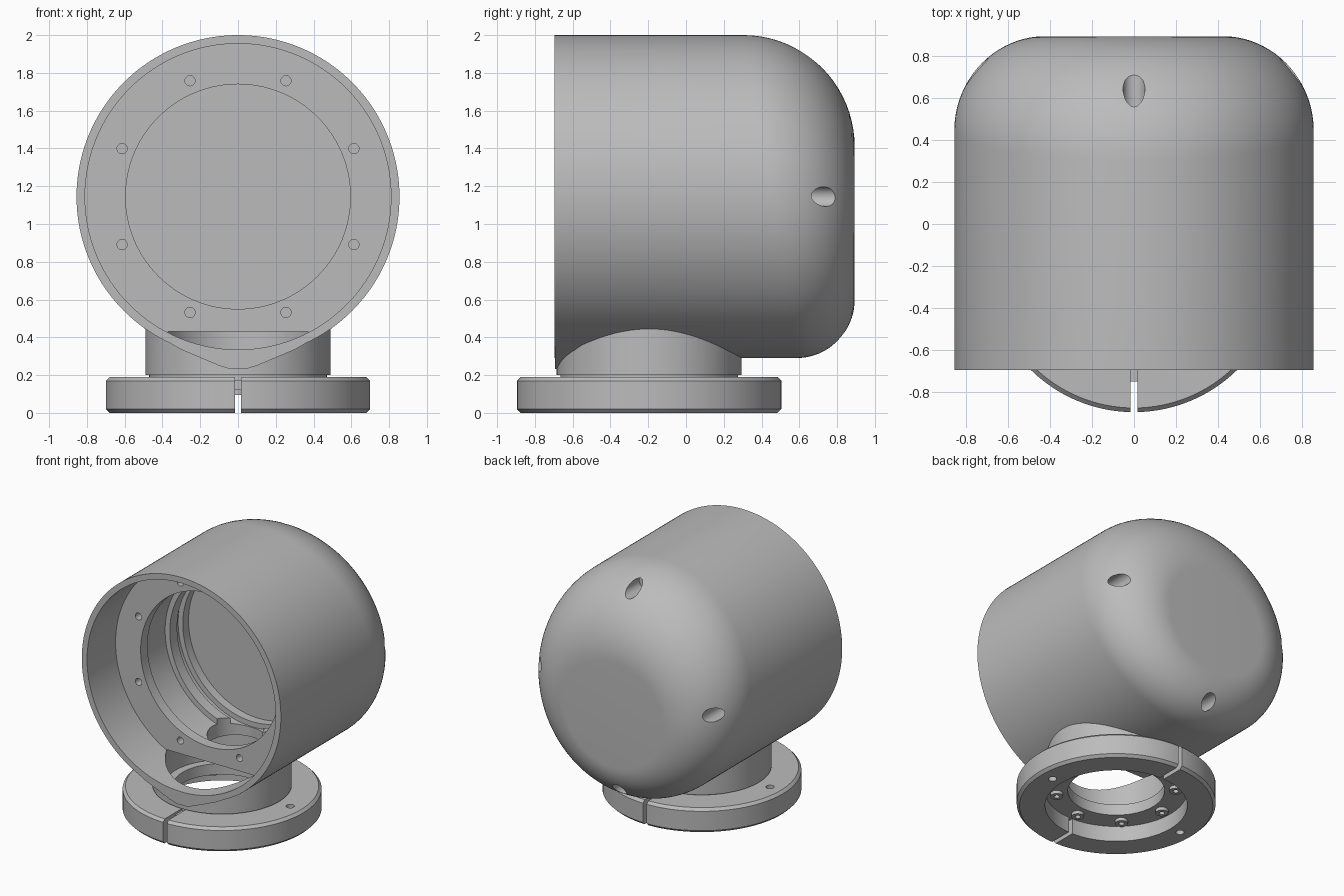
import bpy, bmesh, math
from mathutils import Vector

if "Cube" in bpy.data.objects:
    bpy.data.objects.remove(bpy.data.objects["Cube"])

TAU = 2 * math.pi
BODY_Z = 1.145      # height of the housing axis
NECK_Y = -0.195     # depth of the base axis

grey = bpy.data.materials.new("plain grey")
grey.use_nodes = True
grey.diffuse_color = (0.5, 0.5, 0.5, 1)
grey.node_tree.nodes["Principled BSDF"].inputs["Base Color"].default_value = (0.5, 0.5, 0.5, 1)


def body_point(r, y, t, x0=0, z0=BODY_Z):
    return Vector((x0 + r * math.cos(t), y, z0 + r * math.sin(t)))


def base_point(r, z, t, x0=0, y0=NECK_Y):
    return Vector((x0 + r * math.cos(t), y0 + r * math.sin(t), z))


def loft(bm, rings, closed=False):
    """Skin a list of point rings; cap the ends, or join last to first."""
    loops = [[bm.verts.new(p) for p in ring] for ring in rings]
    n = len(loops[0])
    pairs = list(zip(loops, loops[1:]))
    if closed:
        pairs.append((loops[-1], loops[0]))
    else:
        bm.faces.new(loops[0])
        bm.faces.new(loops[-1])
    for a, b in pairs:
        for i in range(n):
            j = (i + 1) % n
            bm.faces.new((a[i], a[j], b[j], b[i]))


def lathe(bm, profile, point, n=128, closed=False, **at):
    loft(bm, [[point(r, h, TAU * i / n, **at) for i in range(n)] for r, h in profile], closed)


def finish(name, bm):
    bmesh.ops.recalc_face_normals(bm, faces=bm.faces)
    mesh = bpy.data.meshes.new(name)
    bm.to_mesh(mesh)
    bm.free()
    obj = bpy.data.objects.new(name, mesh)
    bpy.context.collection.objects.link(obj)
    mesh.materials.append(grey)
    return obj


def turned(name, profile, point, **kw):
    bm = bmesh.new()
    lathe(bm, profile, point, **kw)
    return finish(name, bm)


def activate(obj):
    bpy.ops.object.select_all(action='DESELECT')
    obj.select_set(True)
    bpy.context.view_layer.objects.active = obj


def combine(obj, tool, operation):
    mod = obj.modifiers.new(operation.lower(), 'BOOLEAN')
    mod.object, mod.operation, mod.solver = tool, operation, 'EXACT'
    activate(obj)
    bpy.ops.object.modifier_apply(modifier=mod.name)
    bpy.data.objects.remove(tool)


def smooth(obj):
    activate(obj)
    bpy.ops.object.shade_smooth_by_angle(angle=math.radians(25))


# Housing: a drum whose rear rounding is wider at the top than the bottom
N, STEPS = 160, 20
R, FRONT, BACK = 0.855, -0.695, 0.893
rings = [[body_point(R, FRONT, TAU * i / N) for i in range(N)]]
for k in range(STEPS + 1):
    phi = math.pi / 2 * k / STEPS
    ring = []
    for i in range(N):
        t = TAU * i / N
        fillet = 0.45 + 0.14 * math.sin(t)
        ring.append(body_point(R - fillet * (1 - math.cos(phi)),
                               BACK - fillet * (1 - math.sin(phi)), t))
    rings.append(ring)
bm = bmesh.new()
loft(bm, rings)
housing = finish("housing", bm)

# Neck and the web that blends it into the front rim
combine(housing, turned("neck", [(0.49, 0.2), (0.49, 0.6)], base_point), 'UNION')
bm = bmesh.new()
for x, z in ((0.5, 0.45), (0.3, 0.335), (0.1, 0.25), (0.04, 0.232)):
    for s in (-1, 1):
        bm.verts.new((s * x, FRONT + 0.001, z))
        bm.verts.new((s * x * 0.95, -0.3, max(z, 0.3)))
bmesh.ops.convex_hull(bm, input=bm.verts)
combine(housing, finish("web", bm), 'UNION')

# Stepped interior
cavity = [(0.81, -0.8), (0.81, -0.345), (0.595, -0.345), (0.595, -0.26), (0.64, -0.26),
          (0.64, 0.02), (0.6, 0.02), (0.6, 0.11), (0.64, 0.11), (0.64, 0.18),
          (0.6, 0.18), (0.6, 0.25)]
combine(housing, turned("cavity", cavity, body_point), 'DIFFERENCE')

# Cable passages down through the neck
combine(housing, turned("neck_bore", [(0.4, 0.1), (0.4, 0.43)], base_point), 'DIFFERENCE')
combine(housing, turned("cavity_bore", [(0.2, 0.3), (0.2, 0.8)], base_point, y0=-0.03), 'DIFFERENCE')

# Screw holes: eight in the inner ledge, four in the rear rounding
bm = bmesh.new()
for k in range(8):
    c = body_point(0.664, 0, TAU * (k + 0.5) / 8)
    lathe(bm, [(0.027, -0.4), (0.027, -0.28)], body_point, n=24, x0=c.x, z0=c.z)
for k in range(4):
    c = body_point(0.745, 0, TAU * k / 4)
    lathe(bm, [(0.052, 0.5), (0.052, 1.0)], body_point, n=32, x0=c.x, z0=c.z)
combine(housing, finish("screw_holes", bm), 'DIFFERENCE')
smooth(housing)

# Split clamp ring with chamfered rims
ring_profile = [(0.5, 0), (0.68, 0), (0.7, 0.02), (0.7, 0.17), (0.68, 0.19), (0.47, 0.19),
                (0.47, 0.15), (0.5, 0.15)]
clamp = turned("clamp_ring", ring_profile, base_point, closed=True)
bm = bmesh.new()
for s in (-1, 1):
    slot = bmesh.ops.create_cube(bm, size=1)["verts"]
    bmesh.ops.scale(bm, vec=(0.032, 0.4, 0.6), verts=slot)
    bmesh.ops.translate(bm, vec=(0, NECK_Y + s * 0.64, 0.1), verts=slot)
    lathe(bm, [(0.03, -0.1), (0.03, 0.3)], base_point, n=24, x0=s * 0.585)
combine(clamp, finish("clamp_cuts", bm), 'DIFFERENCE')
smooth(clamp)

# Hub plate joining clamp and neck
hub_profile = [(0.34, 0.12), (0.555, 0.12), (0.555, 0.175), (0.47, 0.175), (0.47, 0.205), (0.34, 0.205)]
smooth(turned("hub_plate", hub_profile, base_point, closed=True))

# Hollow-headed bolts under the hub
bm = bmesh.new()
for k in range(8):
    c = base_point(0.42, 0, TAU * k / 8)
    lathe(bm, [(0.02, 0.095), (0.045, 0.095), (0.045, 0.13), (0.02, 0.13)], base_point,
          n=24, closed=True, x0=c.x, y0=c.y)
smooth(finish("hub_bolts", bm))
